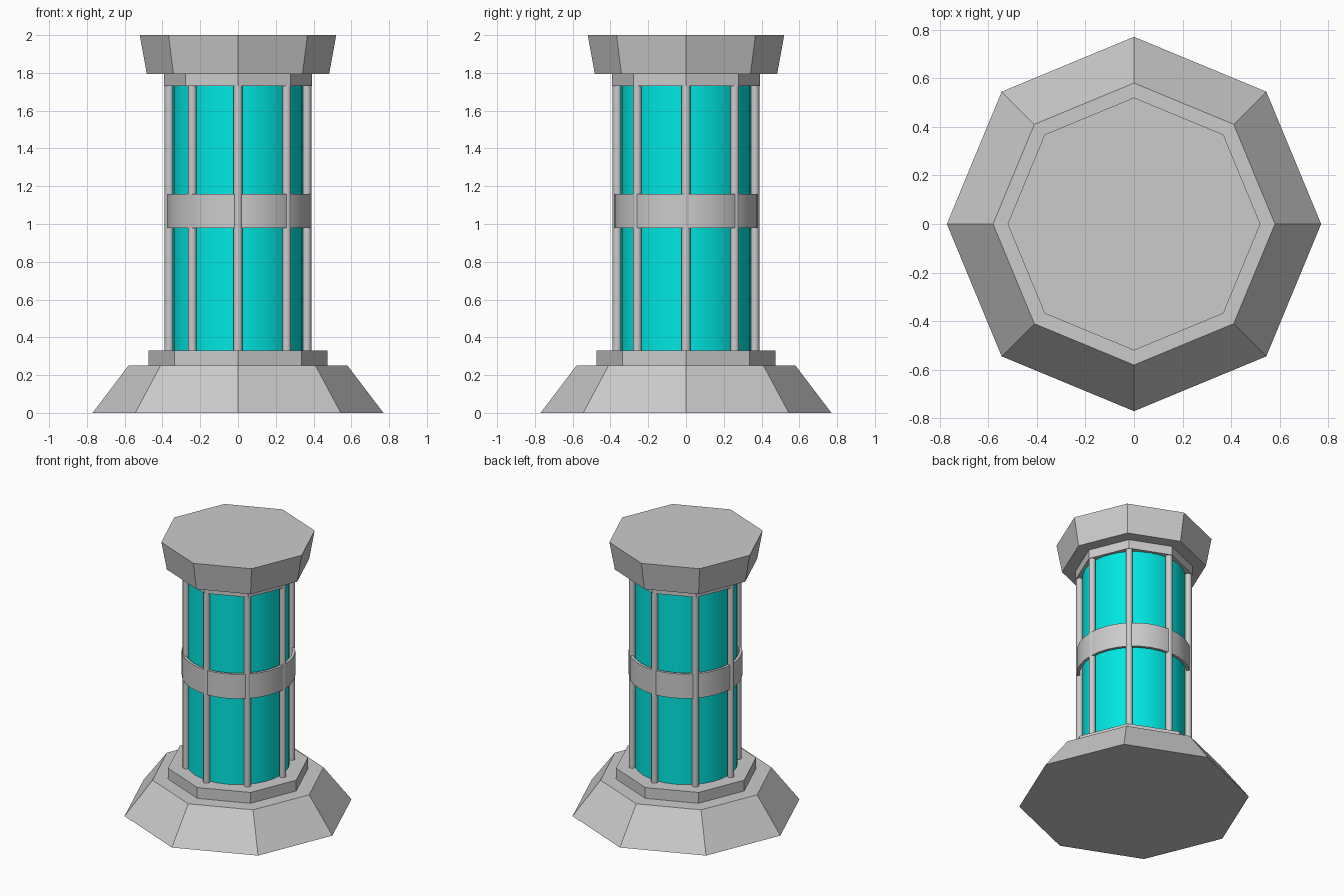
import bpy, math

if "Cube" in bpy.data.objects:
    bpy.data.objects.remove(bpy.data.objects["Cube"])


def lathe(name, profile, sides, closed=False, centre=(0, 0), smooth=False):
    """Spin an (r, z) profile around z; ends are capped unless the profile is a closed loop."""
    n = len(profile)
    verts, faces = [], []
    for r, z in profile:
        for i in range(sides):
            a = 2 * math.pi * i / sides
            verts.append((r * math.cos(a), r * math.sin(a), z))
    for k in range(n if closed else n - 1):
        m = (k + 1) % n
        for i in range(sides):
            j = (i + 1) % sides
            faces.append((k * sides + i, k * sides + j, m * sides + j, m * sides + i))
    if not closed:
        faces.append(tuple(reversed(range(sides))))
        faces.append(tuple(range((n - 1) * sides, n * sides)))
    mesh = bpy.data.meshes.new(name)
    mesh.from_pydata(verts, [], faces)
    ob = bpy.data.objects.new(name, mesh)
    ob.location = (centre[0], centre[1], 0)
    bpy.context.collection.objects.link(ob)
    if smooth:
        bpy.ops.object.select_all(action='DESELECT')
        ob.select_set(True)
        bpy.context.view_layer.objects.active = ob
        bpy.ops.object.shade_smooth_by_angle(angle=math.radians(50))
    return ob


# octagonal foot, step, collar and cap
lathe("base", [(0.77, 0), (0.58, 0.25)], 8)
lathe("base_step", [(0.475, 0.25), (0.475, 0.33)], 8)
lathe("collar", [(0.393, 1.73), (0.393, 1.795)], 8)
lathe("cap", [(0.483, 1.795), (0.52, 2.0)], 8)

# glowing inner tube
tube = lathe("glass_tube", [(0.345, 0.33), (0.345, 1.73)], 32, smooth=True)
teal = bpy.data.materials.new("teal")
teal.diffuse_color = (0.0, 0.8, 0.76, 1)
teal.use_nodes = True
teal.node_tree.nodes["Principled BSDF"].inputs["Base Color"].default_value = teal.diffuse_color
tube.data.materials.append(teal)

# middle band
lathe("middle_band", [(0.36, 0.98), (0.38, 0.98), (0.38, 1.16), (0.36, 1.16)], 32,
      closed=True, centre=(0.004, 0), smooth=True)

# upright bars at the octagon corners
for i in range(8):
    a = i * math.pi / 4
    x, y = 0.365 * math.cos(a), 0.365 * math.sin(a)
    if i == 5:
        x += 0.016  # this bar sits slightly inward
    lathe(f"bar_{i + 1}", [(0.023, 0.33), (0.023, 1.73)], 12, centre=(x, y), smooth=True)
